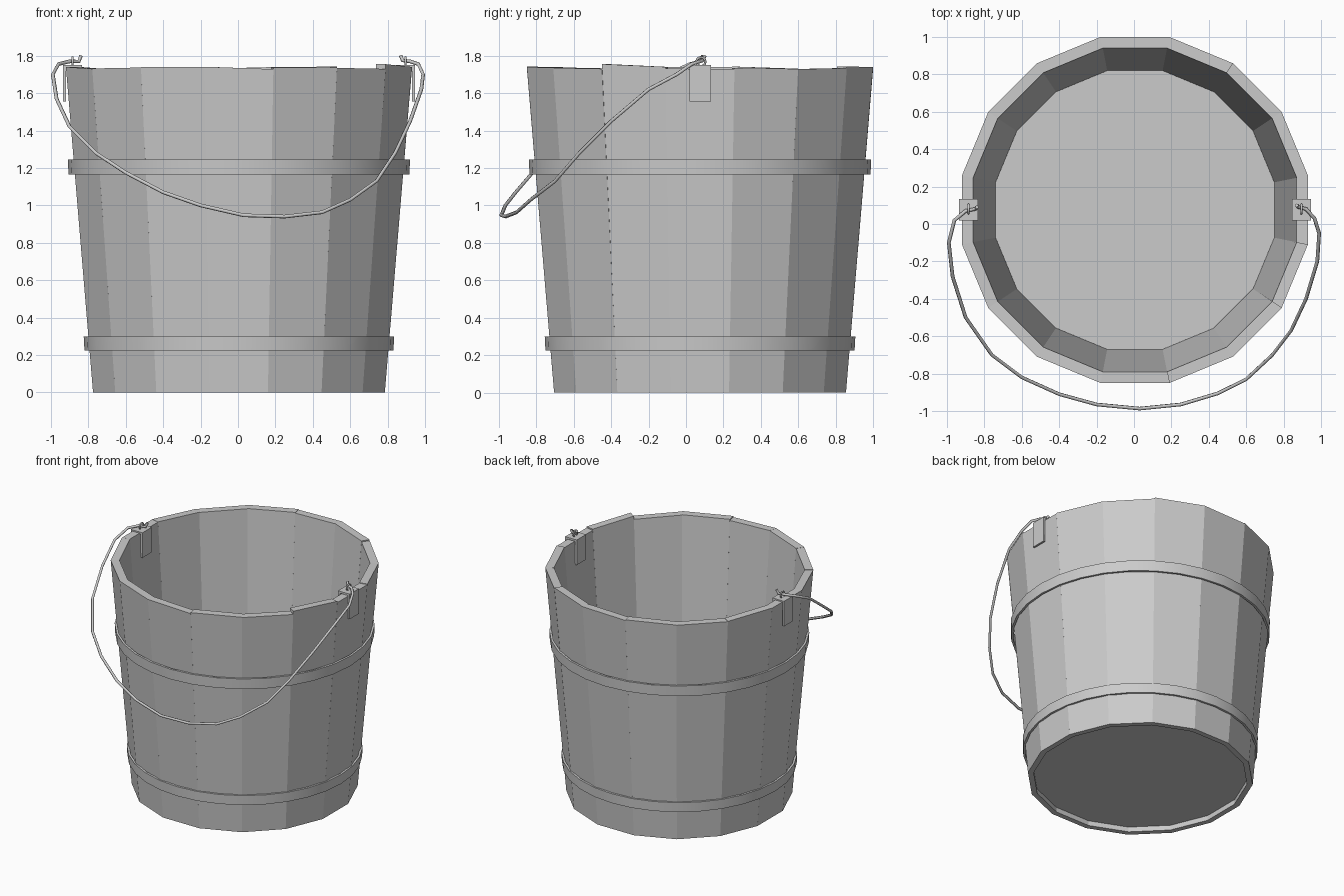
import bpy, bmesh, math, random
from mathutils import Vector

random.seed(4)
if "Cube" in bpy.data.objects:
    bpy.data.objects.remove(bpy.data.objects["Cube"], do_unlink=True)

CENTRE = Vector((0.005, 0.075, 0))
SIDES = 16
HALF = math.pi / SIDES
HEIGHT = 1.735

grey = bpy.data.materials.new("plain grey")
grey.use_nodes = True
grey.diffuse_color = (0.6, 0.6, 0.6, 1)
grey.node_tree.nodes["Principled BSDF"].inputs["Base Color"].default_value = grey.diffuse_color


def finish(bm, name, smooth=False):
    """Turn a bmesh into a named, coloured object."""
    bmesh.ops.recalc_face_normals(bm, faces=bm.faces)
    mesh = bpy.data.meshes.new(name)
    bm.to_mesh(mesh)
    bm.free()
    mesh.materials.append(grey)
    obj = bpy.data.objects.new(name, mesh)
    bpy.context.collection.objects.link(obj)
    if smooth:
        bpy.ops.object.select_all(action="DESELECT")
        obj.select_set(True)
        bpy.context.view_layer.objects.active = obj
        bpy.ops.object.shade_smooth_by_angle(angle=math.radians(35))
    return obj


def polar(radius, angle, z):
    return CENTRE + Vector((radius * math.cos(angle), radius * math.sin(angle), z))


def add_hexahedron(bm, corners):
    """Corners: four around the bottom, then four around the top."""
    v = [bm.verts.new(c) for c in corners]
    bm.faces.new(v[:4])
    bm.faces.new(v[4:])
    for i in range(4):
        j = (i + 1) % 4
        bm.faces.new((v[i], v[j], v[j + 4], v[i + 4]))


def add_box(bm, low, high):
    (x0, y0, z0), (x1, y1, z1) = low, high
    add_hexahedron(bm, [(x, y, z) for z in (z0, z1)
                        for x, y in ((x0, y0), (x1, y0), (x1, y1), (x0, y1))])


def add_lathe(bm, profile, segments):
    """Revolve a closed radius/height profile around the bucket axis."""
    rings = [[bm.verts.new(polar(r, math.tau * i / segments, z)) for r, z in profile]
             for i in range(segments)]
    n = len(profile)
    for i, ring in enumerate(rings):
        after = rings[(i + 1) % segments]
        for k in range(n):
            m = (k + 1) % n
            bm.faces.new((ring[k], after[k], after[m], ring[m]))


# Staves with slightly uneven tops; radii are measured to the flat sides
OUTER, INNER = (0.78, 0.925), (0.74, 0.865)
tops = [[HEIGHT + random.uniform(-0.008, 0.008) for _ in range(2)] for _ in range(SIDES)]
tops[-1] = [HEIGHT + 0.02, HEIGHT + 0.005]
bm = bmesh.new()
for k, ends in enumerate(tops):
    a, b = 2 * HALF * k - HALF, 2 * HALF * k + HALF
    corners = []
    for level in range(2):
        ro, ri = OUTER[level] / math.cos(HALF), INNER[level] / math.cos(HALF)
        za, zb = ends if level else (0, 0)
        corners += [polar(ro, a, za), polar(ro, b, zb), polar(ri, b, zb), polar(ri, a, za)]
    add_hexahedron(bm, corners)
finish(bm, "staves")

# Recessed floor
bm = bmesh.new()
rings = [[bm.verts.new(polar(0.745 / math.cos(HALF), HALF + 2 * HALF * i, z))
          for i in range(SIDES)] for z in (0.04, 0.08)]
for ring in rings:
    bm.faces.new(ring)
for i in range(SIDES):
    j = (i + 1) % SIDES
    bm.faces.new((rings[0][i], rings[0][j], rings[1][j], rings[1][i]))
finish(bm, "floor")

# Round hoops
for name, radius, low, high in (("lower_hoop", 0.83, 0.225, 0.3),
                                ("upper_hoop", 0.915, 1.165, 1.245)):
    bm = bmesh.new()
    inner = radius - 0.016
    add_lathe(bm, [(inner - 0.004, low), (radius - 0.004, low), (radius, high), (inner, high)], 2 * SIDES)
    finish(bm, name, smooth=True)

# Saddle brackets over the rim, each with a small standing eye
for name, side in (("left", 1), ("right", -1)):
    bm = bmesh.new()
    y0, y1 = 0.02, 0.133
    for inside, outside, low in ((0.84, 0.94, 1.735), (0.925, 0.94, 1.555), (0.84, 0.855, 1.555)):
        xs = sorted((CENTRE.x + side * inside, CENTRE.x + side * outside))
        add_box(bm, (xs[0], y0, low), (xs[1], y1, 1.75))
    finish(bm, name + "_bracket")
    bpy.ops.mesh.primitive_torus_add(
        major_segments=12, minor_segments=6, major_radius=0.024, minor_radius=0.006,
        location=(CENTRE.x + side * 0.89, 0.08, 1.768), rotation=(0, math.pi / 2, 0))
    eye = bpy.context.object
    eye.name = name + "_eye"
    eye.data.materials.append(grey)
    bpy.ops.object.shade_smooth()

# Bent wire handle, resting forward
path = [(-.84, .09, 1.8), (-.85, .08, 1.77), (-.9, .07, 1.77), (-.96, .02, 1.755),
        (-.99, -.1, 1.7), (-.97, -.28, 1.57), (-.9, -.5, 1.42), (-.76, -.7, 1.28),
        (-.6, -.82, 1.175), (-.4, -.91, 1.07), (-.2, -.965, 1), (.03, -.987, .947),
        (.25, -.965, .94), (.45, -.905, .963), (.6, -.83, 1.03), (.74, -.7, 1.13),
        (.84, -.57, 1.28), (.92, -.4, 1.45), (.98, -.2, 1.62), (.99, -.05, 1.7),
        (.965, .03, 1.755), (.92, .08, 1.77), (.88, .09, 1.775), (.87, .1, 1.8)]
curve = bpy.data.curves.new("handle", "CURVE")
curve.dimensions = "3D"
curve.bevel_depth = 0.01
curve.bevel_resolution = 1
curve.use_fill_caps = True
spline = curve.splines.new("POLY")
spline.points.add(len(path) - 1)
for point, co in zip(spline.points, path):
    point.co = (*co, 1)
curve.materials.append(grey)
bpy.context.collection.objects.link(bpy.data.objects.new("handle", curve))
